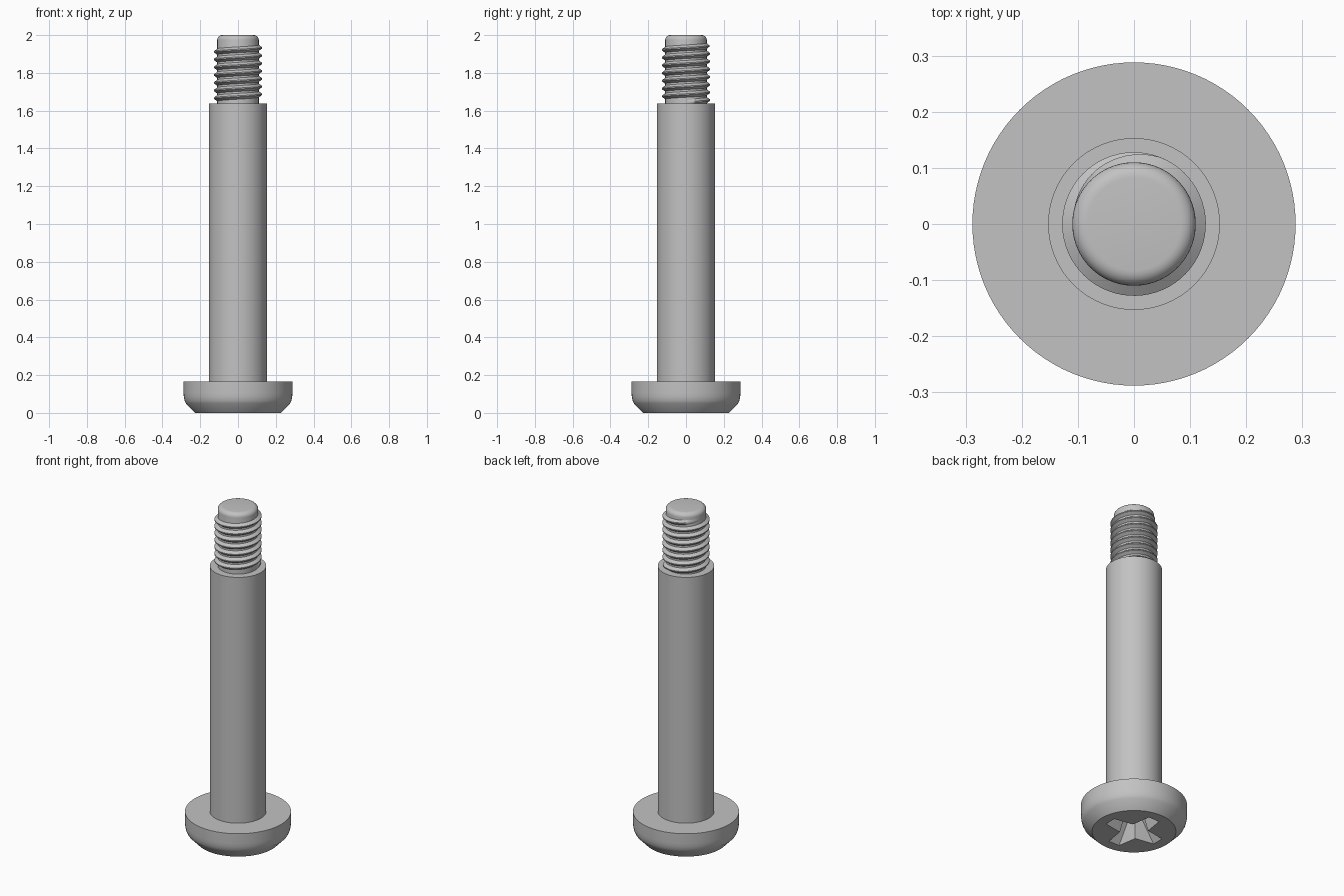
import bpy, bmesh, math

cube = bpy.data.objects.get("Cube")
if cube:
    bpy.data.objects.remove(cube, do_unlink=True)

# Single steel colour
steel = bpy.data.materials.new("plain steel grey")
steel.use_nodes = True
steel.diffuse_color = (0.54, 0.54, 0.54, 1)
steel.node_tree.nodes["Principled BSDF"].inputs["Base Color"].default_value = steel.diffuse_color


def finish(name, bm, smooth=True):
    bmesh.ops.recalc_face_normals(bm, faces=bm.faces)
    mesh = bpy.data.meshes.new(name)
    bm.to_mesh(mesh)
    bm.free()
    mesh.materials.append(steel)
    obj = bpy.data.objects.new(name, mesh)
    bpy.context.collection.objects.link(obj)
    if smooth:
        shade(obj)
    return obj


def shade(obj):
    bpy.ops.object.select_all(action='DESELECT')
    obj.select_set(True)
    bpy.context.view_layer.objects.active = obj
    bpy.ops.object.shade_smooth_by_angle(angle=math.radians(30))


def lathe(name, profile, sides=96, smooth=True):
    """Closed solid of revolution from (radius, height) points, listed bottom to top."""
    bm = bmesh.new()
    rings = []
    for r, z in profile:
        rings.append([bm.verts.new((r * math.cos(a), r * math.sin(a), z))
                      for a in (2 * math.pi * i / sides for i in range(sides))])
    for low, high in zip(rings, rings[1:]):
        for i in range(sides):
            j = (i + 1) % sides
            bm.faces.new((low[i], low[j], high[j], high[i]))
    bm.faces.new(rings[0][::-1])
    bm.faces.new(rings[-1])
    return finish(name, bm, smooth)


# Head: flat bearing face, softened side, chamfered drive face
head = lathe("head", [(0.228, 0), (0.276, 0.05), (0.283, 0.066), (0.287, 0.085),
                      (0.288, 0.105), (0.288, 0.165)], smooth=False)


# Cross recess cutter: tapered four-armed plug
def cross_ring(bm, length, half_width, corner, z):
    ring = []
    for k in range(4):
        c, s = math.cos(k * math.pi / 2), math.sin(k * math.pi / 2)
        for x, y in ((length, -half_width), (length, half_width), (corner, corner)):
            ring.append(bm.verts.new((x * c - y * s, x * s + y * c, z)))
    return ring


bm = bmesh.new()
mouth = cross_ring(bm, 0.172, 0.036, 0.055, -0.004)
floor = cross_ring(bm, 0.07, 0.024, 0.032, 0.125)
for i in range(12):
    j = (i + 1) % 12
    bm.faces.new((mouth[i], mouth[j], floor[j], floor[i]))
bm.faces.new(mouth[::-1])
bm.faces.new(floor)
bmesh.ops.triangulate(bm, faces=bm.faces)
cutter = finish("recess_cutter", bm, smooth=False)
cutter.hide_render = True

cut = head.modifiers.new("cross_recess", 'BOOLEAN')
cut.operation = 'DIFFERENCE'
cut.solver = 'EXACT'
cut.object = cutter
bpy.context.view_layer.objects.active = head
bpy.ops.object.modifier_apply(modifier=cut.name)
bpy.data.objects.remove(cutter, do_unlink=True)
shade(head)

# Plain shoulder
lathe("shoulder", [(0.153, 0.16), (0.153, 1.638)])

# Threaded end core with a rounded tip
TIP_R, TIP_H = 0.027, 0.025
tip = [(0.083 + TIP_R * math.cos(a), 2 - TIP_H + TIP_H * math.sin(a))
       for a in (math.pi / 2 * i / 6 for i in range(7))]
lathe("shank_core", [(0.110, 1.63)] + tip)

# Right-handed helical thread, fading into the core at both ends
PITCH, STEPS = 0.041, 64
START, END = 1.645, 1.953
ROOT, CREST = 0.108, 0.128
turns = (END - START) / PITCH
count = int(turns * STEPS)
offset = math.pi - 2 * math.pi * turns
bm = bmesh.new()
sections = []
for i in range(count + 1):
    t = i / STEPS
    fade = min(1, t / 0.15, (count / STEPS - t) / 0.3)
    crest = ROOT + (CREST - ROOT) * max(fade, 0.05)
    a = offset + 2 * math.pi * t
    z = START + PITCH * t
    sections.append([bm.verts.new((r * math.cos(a), r * math.sin(a), z + dz))
                     for r, dz in ((ROOT, -0.017), (crest, -0.003),
                                   (crest, 0.003), (ROOT, 0.017))])
for p, q in zip(sections, sections[1:]):
    for k in range(4):
        m = (k + 1) % 4
        bm.faces.new((p[k], p[m], q[m], q[k]))
bm.faces.new(sections[0])
bm.faces.new(sections[-1][::-1])
finish("thread", bm)
